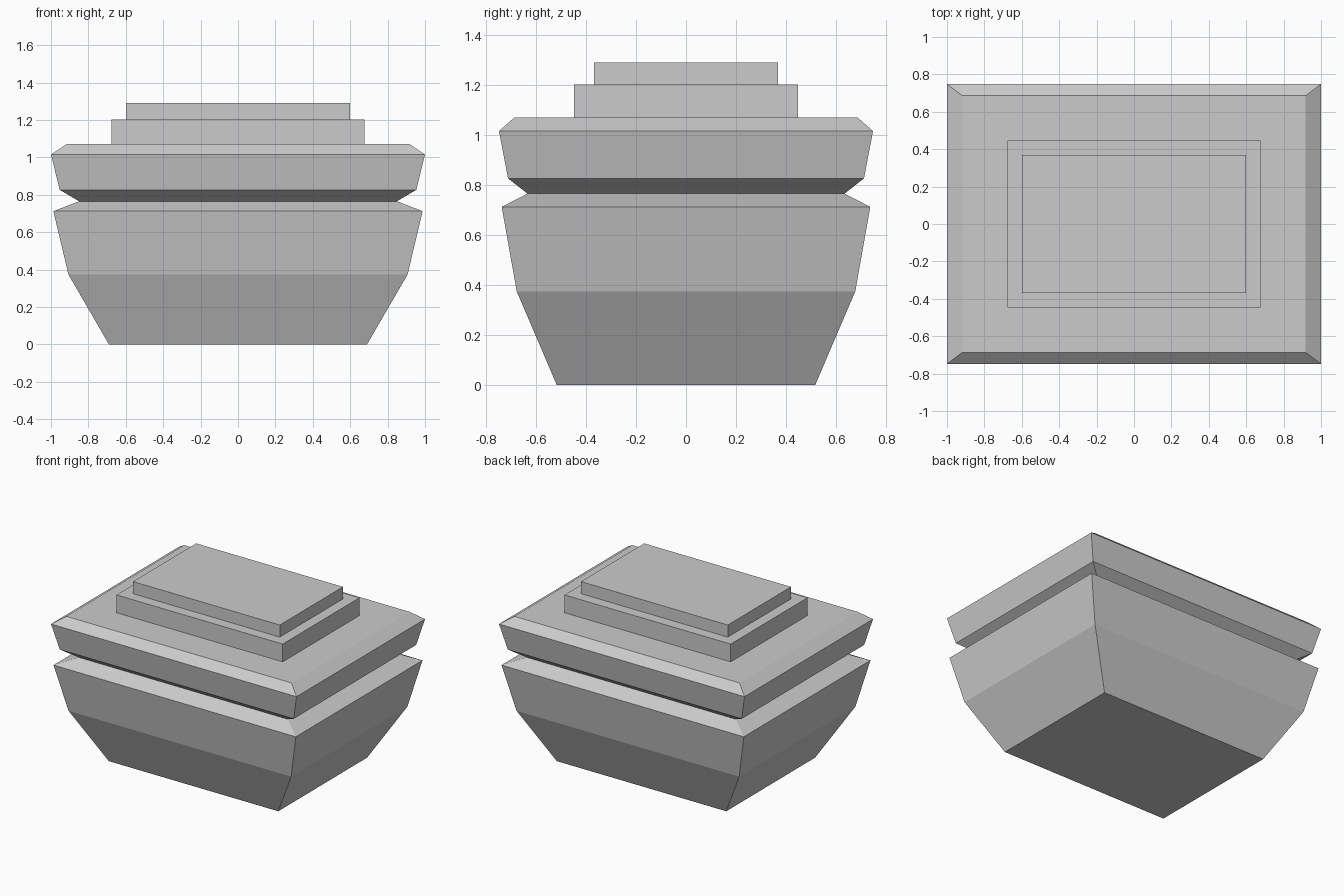
import bpy
import bmesh

if "Cube" in bpy.data.objects:
    bpy.data.objects.remove(bpy.data.objects["Cube"])


def loft(name, sections):
    """Closed solid through stacked rectangles: (half width, half depth, height)."""
    bm = bmesh.new()
    rings = [[bm.verts.new((sx * w, sy * d, z))
              for sx, sy in ((-1, -1), (1, -1), (1, 1), (-1, 1))]
             for w, d, z in sections]
    bm.faces.new(rings[0][::-1])
    bm.faces.new(rings[-1])
    for low, high in zip(rings, rings[1:]):
        for i in range(4):
            j = (i + 1) % 4
            bm.faces.new((low[i], low[j], high[j], high[i]))
    bmesh.ops.recalc_face_normals(bm, faces=bm.faces)
    mesh = bpy.data.meshes.new(name)
    bm.to_mesh(mesh)
    bm.free()
    obj = bpy.data.objects.new(name, mesh)
    bpy.context.collection.objects.link(obj)
    return obj


# Flared box body, narrowing to the neck
loft("box_body", [(0.69, 0.517, 0), (0.907, 0.677, 0.374),
                  (0.987, 0.737, 0.712), (0.85, 0.634, 0.765)])

# Lid with chamfered rim, rising from the neck
loft("lid", [(0.85, 0.634, 0.765), (0.953, 0.712, 0.826),
             (1.0, 0.748, 1.015), (0.917, 0.686, 1.07)])

# Two stepped plates on the lid
loft("lower_step", [(0.677, 0.447, 1.07), (0.677, 0.447, 1.201)])
loft("upper_step", [(0.598, 0.368, 1.201), (0.598, 0.368, 1.29)])
